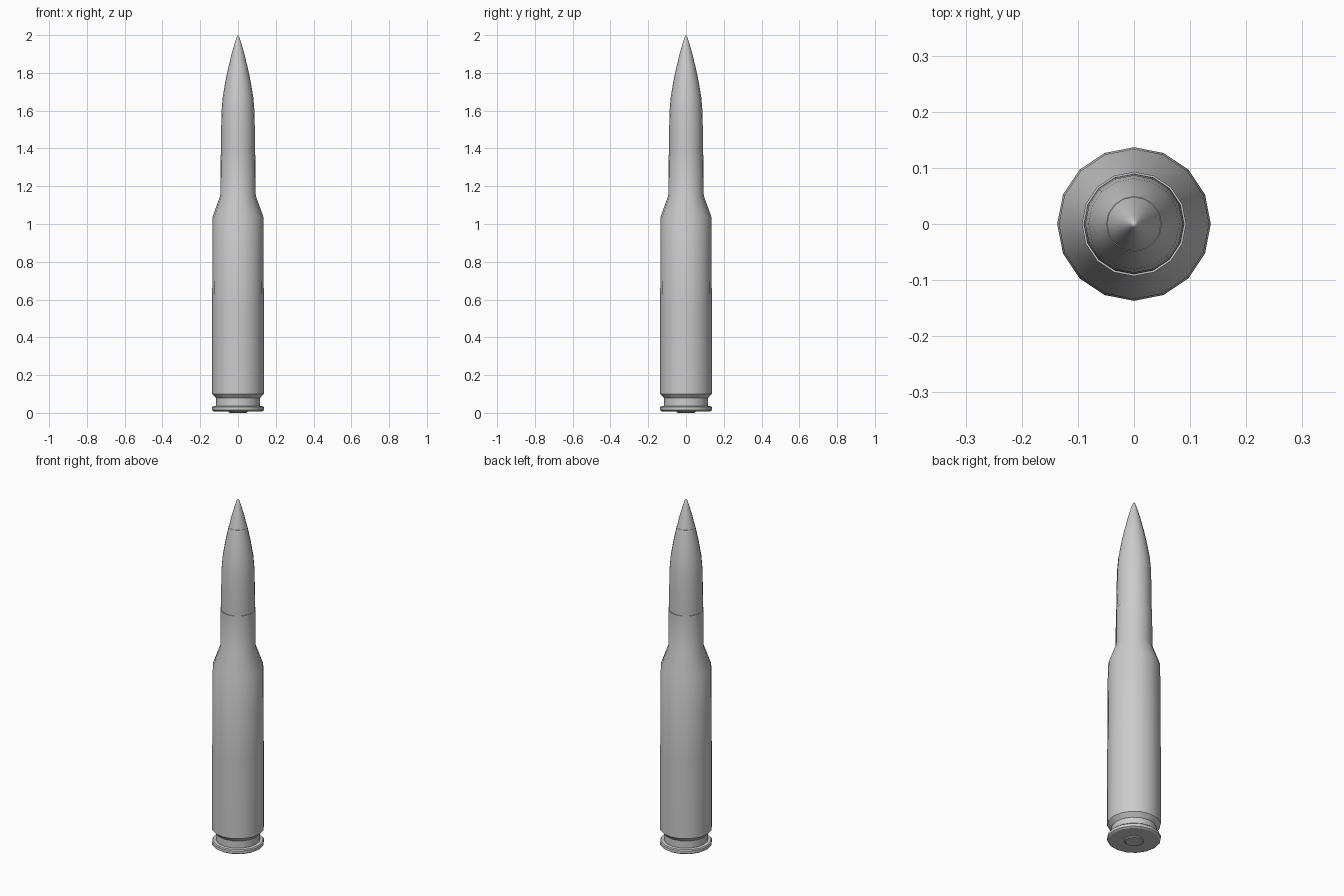
import bpy, bmesh, math

if "Cube" in bpy.data.objects:
    bpy.data.objects.remove(bpy.data.objects["Cube"])

SIDES = 16


def lathe(name, profile):
    """Revolve (radius, z) points around z; radius 0 closes to a pole."""
    bm = bmesh.new()
    rings = []
    for r, z in profile:
        n = SIDES if r > 0 else 1
        rings.append([bm.verts.new((r * math.cos(2 * math.pi * i / SIDES),
                                    r * math.sin(2 * math.pi * i / SIDES), z))
                      for i in range(n)])
    for a, b in zip(rings, rings[1:]):
        for i in range(SIDES):
            j = (i + 1) % SIDES
            quad = [a[i % len(a)], a[j % len(a)], b[j % len(b)], b[i % len(b)]]
            bm.faces.new(list(dict.fromkeys(quad)))
    bmesh.ops.recalc_face_normals(bm, faces=bm.faces)
    mesh = bpy.data.meshes.new(name)
    bm.to_mesh(mesh)
    bm.free()
    obj = bpy.data.objects.new(name, mesh)
    bpy.context.collection.objects.link(obj)
    bpy.ops.object.select_all(action='DESELECT')
    obj.select_set(True)
    bpy.context.view_layer.objects.active = obj
    bpy.ops.object.shade_smooth_by_angle(angle=math.radians(30))
    return obj


# Case: base, rim, extractor groove, body, shoulder, neck and open mouth
lathe("case", [(0, 0.008), (0.128, 0.008), (0.137, 0.014), (0.137, 0.030),
               (0.132, 0.035), (0.116, 0.037), (0.116, 0.078), (0.137, 0.101),
               (0.137, 0.55), (0.134, 1.04), (0.094, 1.15), (0.093, 1.365),
               (0.087, 1.365), (0.087, 1.30), (0, 1.30)])

# Primer in the middle of the base
lathe("primer", [(0, 0.0), (0.044, 0.0), (0.049, 0.004), (0.049, 0.012), (0, 0.012)])

# Bullet body
lathe("bullet", [(0, 1.31), (0.088, 1.31), (0.090, 1.40), (0.089, 1.51),
                 (0.087, 1.60), (0.081, 1.67), (0.066, 1.76), (0.049, 1.84),
                 (0, 1.84)])

# Pointed bullet tip
lathe("bullet_tip", [(0, 1.838), (0.048, 1.84), (0.034, 1.90), (0.017, 1.96),
                     (0.007, 1.99), (0, 2.0)])
